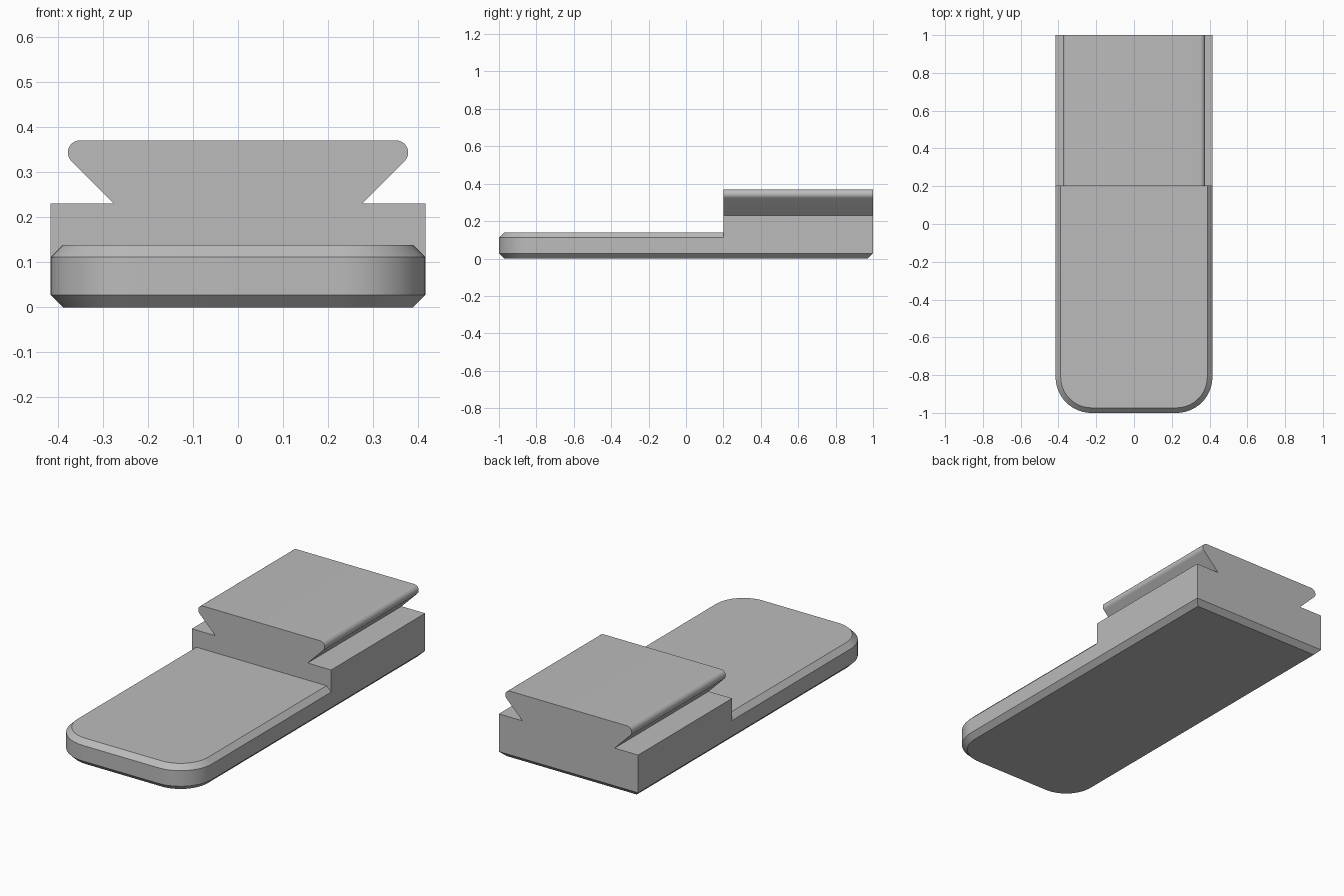
import bpy
import bmesh
from math import sin, cos, pi, radians

cube = bpy.data.objects.get("Cube")
if cube:
    bpy.data.objects.remove(cube, do_unlink=True)

HALF_W, CHAMFER, CORNER = 0.415, 0.027, 0.19
STEP_Y, PLATE_Z, PAD_Z, SHOULDER_Z, TOP_Z = 0.2, 0.111, 0.138, 0.23, 0.37

grey = bpy.data.materials.new("plain grey")
grey.use_nodes = True
colour = (0.5, 0.5, 0.5, 1)
grey.diffuse_color = colour
grey.node_tree.nodes["Principled BSDF"].inputs["Base Color"].default_value = colour


def arc(cx, cy, r, start, end, steps):
    """Points along an arc, angles in degrees."""
    angles = [radians(start + (end - start) * i / steps) for i in range(steps + 1)]
    return [(cx + r * cos(a), cy + r * sin(a)) for a in angles]


def outline(inset, back):
    """Tongue outline: rounded front corners, square back."""
    w, r = HALF_W - inset, CORNER - inset
    right = arc(HALF_W - CORNER, CORNER - 1, r, -90, 0, 16) + [(w, back)]
    return right + [(-x, y) for x, y in reversed(right)]


def loft(name, rings, cap_first=False, cap_last=False, skip=None):
    """Skin a row of matching rings; skip is a side left open."""
    bm = bmesh.new()
    loops = [[bm.verts.new(p) for p in ring] for ring in rings]
    n = len(loops[0])
    for a, b in zip(loops, loops[1:]):
        for i in range(n):
            if i != skip:
                j = (i + 1) % n
                bm.faces.new((a[i], a[j], b[j], b[i]))
    if cap_first:
        bm.faces.new(loops[0][::-1])
    if cap_last:
        bm.faces.new(loops[-1])
    bm.normal_update()
    mesh = bpy.data.meshes.new(name)
    bm.to_mesh(mesh)
    bm.free()
    mesh.materials.append(grey)
    obj = bpy.data.objects.new(name, mesh)
    bpy.context.collection.objects.link(obj)
    bpy.ops.object.select_all(action="DESELECT")
    obj.select_set(True)
    bpy.context.view_layer.objects.active = obj
    bpy.ops.object.shade_smooth_by_angle(angle=radians(25))
    return obj


def at_height(points, z):
    return [(x, y, z) for x, y in points]


# Full-length base with a chamfered underside
loft("base_plate", [at_height(outline(CHAMFER, 1 - CHAMFER), 0),
                    at_height(outline(0, 1), CHAMFER),
                    at_height(outline(0, 1), PLATE_Z)], cap_first=True)

# Chamfered top of the front tongue, open where it meets the rail block
loft("tongue_top", [at_height(outline(0, STEP_Y), PLATE_Z),
                    at_height(outline(CHAMFER, STEP_Y), PAD_Z)],
     cap_last=True, skip=len(outline(0, STEP_Y)) // 2 - 1)

# Rear block with the dovetail rail, one profile run along y
lip = arc(0.35, TOP_Z - CHAMFER, CHAMFER, -45, 90, 14)
side = [(HALF_W, PLATE_Z), (HALF_W, SHOULDER_Z), (0.275, SHOULDER_Z)] + lip
profile = side + [(-x, z) for x, z in reversed(side)]
loft("dovetail_block", [[(x, y, z) for x, z in profile] for y in (1, STEP_Y)],
     cap_first=True, cap_last=True, skip=len(profile) - 1)
